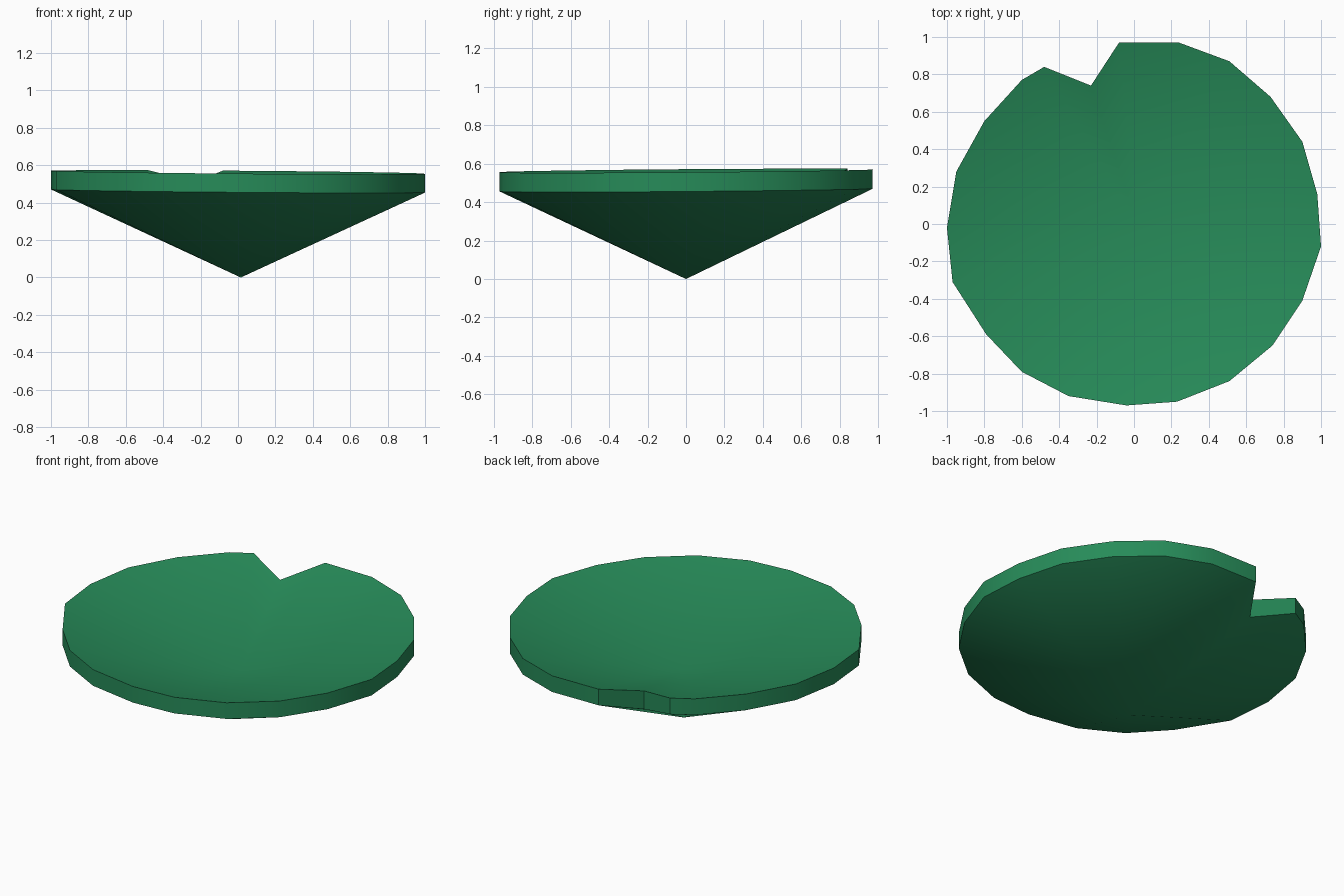
import bpy
import bmesh
import math

# Remove the default object
default_cube = bpy.data.objects.get("Cube")
if default_cube:
    bpy.data.objects.remove(default_cube, do_unlink=True)


def make_material(name, colour):
    material = bpy.data.materials.new(name)
    material.use_nodes = True
    material.diffuse_color = colour
    shader = material.node_tree.nodes["Principled BSDF"]
    shader.inputs["Base Color"].default_value = colour
    return material


# Leaf outline seen from above, clockwise, starting at the notch
NOTCH = (-.23, .74)
OUTLINE = [
    NOTCH, (-.08, .97), (.24, .97), (.51, .87), (.73, .68), (.9, .44),
    (.98, .16), (1, -.12), (.9, -.41), (.74, -.65), (.51, -.84),
    (.23, -.95), (-.04, -.97), (-.35, -.92), (-.6, -.79), (-.79, -.59),
    (-.97, -.31), (-1, -.02), (-.95, .28), (-.8, .55), (-.6, .77),
    (-.48, .84),
]


def rim_heights(point):
    """Lower and upper height of the edge, tilted slightly to the back right."""
    if point == NOTCH:
        return .4, .513
    x, y = point
    lower = .463 + .008 * (y - x)
    return lower, lower + .1


def build_leaf_pad(name, material):
    bm = bmesh.new()
    lower_ring, upper_ring = [], []
    for point in OUTLINE:
        lower, upper = rim_heights(point)
        lower_ring.append(bm.verts.new((*point, lower)))
        upper_ring.append(bm.verts.new((*point, upper)))
    lower_tip = bm.verts.new((.015, 0, 0))
    upper_tip = bm.verts.new((.015, .01, .3))

    # Shallow dish on top, edge wall, deep cone underneath
    count = len(OUTLINE)
    for i in range(count):
        j = (i + 1) % count
        bm.faces.new((upper_tip, upper_ring[j], upper_ring[i]))
        bm.faces.new((upper_ring[i], upper_ring[j], lower_ring[j], lower_ring[i]))
        bm.faces.new((lower_tip, lower_ring[i], lower_ring[j]))
    bmesh.ops.recalc_face_normals(bm, faces=bm.faces[:])

    mesh = bpy.data.meshes.new(name)
    bm.to_mesh(mesh)
    bm.free()
    mesh.materials.append(material)
    pad = bpy.data.objects.new(name, mesh)
    bpy.context.collection.objects.link(pad)
    return pad


leaf_pad = build_leaf_pad("leaf_pad", make_material("leaf_green", (.02, .26, .1, 1)))

# Smooth surfaces with crisp edges around the rim
bpy.ops.object.select_all(action="DESELECT")
leaf_pad.select_set(True)
bpy.context.view_layer.objects.active = leaf_pad
bpy.ops.object.shade_smooth_by_angle(angle=math.radians(35))
